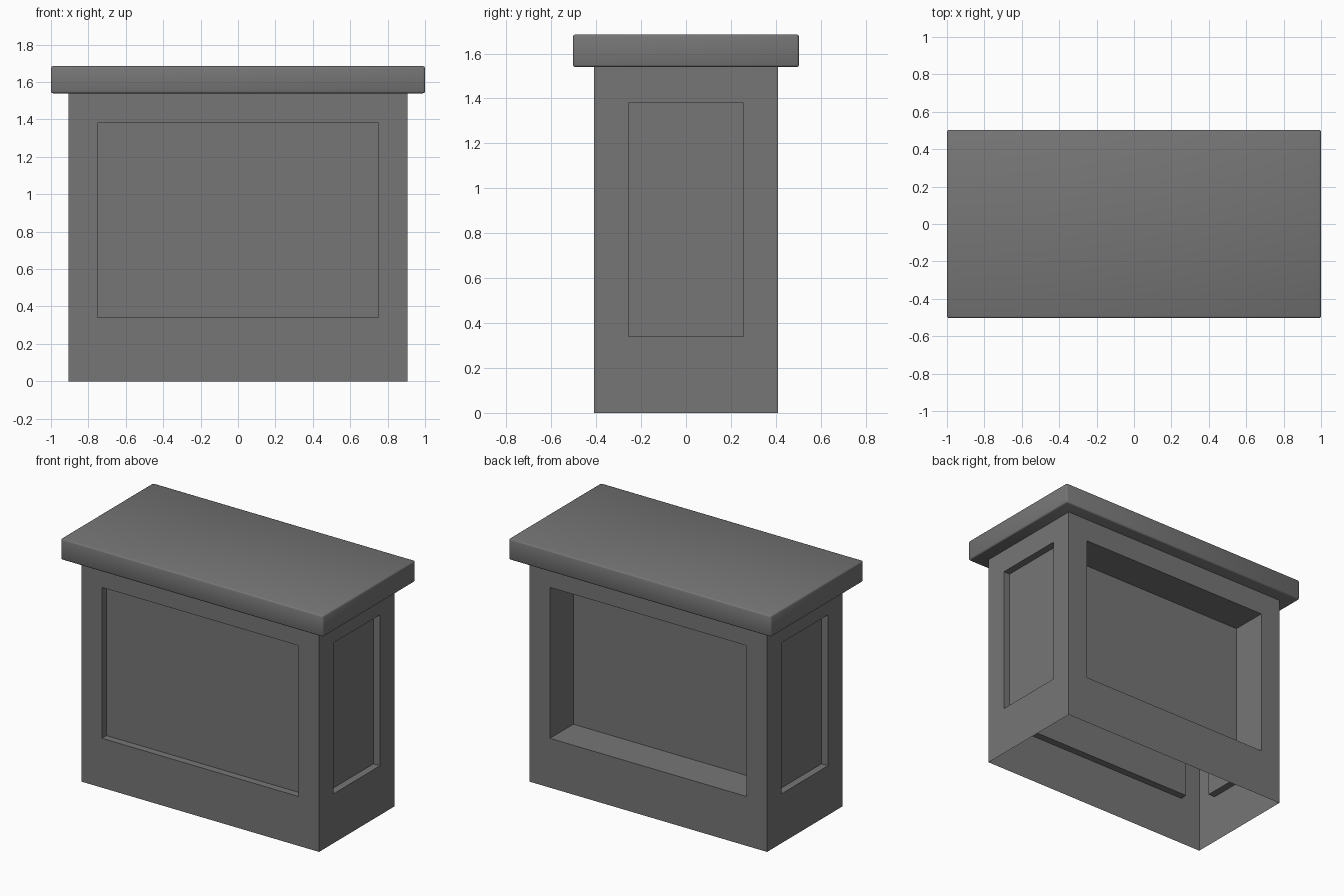
import bpy
import bmesh
from mathutils import Matrix

default = bpy.data.objects.get("Cube")
if default:
    bpy.data.objects.remove(default, do_unlink=True)

GREY = (0.18, 0.18, 0.18, 1.0)
grey = bpy.data.materials.new("matte grey")
grey.use_nodes = True
grey.diffuse_color = GREY
shader = next(n for n in grey.node_tree.nodes if n.type == "BSDF_PRINCIPLED")
shader.inputs["Base Color"].default_value = GREY


def box(width, depth, bottom, top):
    """Closed box as a bmesh, centred on x and y."""
    bm = bmesh.new()
    place = Matrix.Translation((0, 0, (bottom + top) / 2))
    size = Matrix.Diagonal((width, depth, top - bottom, 1))
    bmesh.ops.create_cube(bm, size=1, matrix=place @ size)
    bm.normal_update()
    return bm


def add_object(name, bm):
    mesh = bpy.data.meshes.new(name)
    bm.to_mesh(mesh)
    bm.free()
    mesh.materials.append(grey)
    obj = bpy.data.objects.new(name, mesh)
    bpy.context.collection.objects.link(obj)
    return obj


# Cabinet: thin open-bottomed shell with a recessed panel in each wall
BODY_TOP, MARGIN = 1.54, 0.155
PANEL_BOTTOM, PANEL_TOP = 0.34, 1.38
PANEL_DEPTH, SHELF_DEPTH = 0.05, 0.255

bm = box(1.81, 0.82, 0, BODY_TOP)
ends = [f for f in bm.faces if abs(f.normal.z) > 0.5]
bmesh.ops.delete(bm, geom=ends, context="FACES_ONLY")
walls = list(bm.faces)
bmesh.ops.inset_individual(bm, faces=walls, thickness=MARGIN, use_even_offset=True)
for wall in walls:
    for v in wall.verts:
        v.co.z = PANEL_TOP if v.co.z > BODY_TOP / 2 else PANEL_BOTTOM
bm.normal_update()
for wall in walls:
    # The back opening is a deep niche; the others are shallow panels
    inward = SHELF_DEPTH if wall.normal.y > 0.5 else PANEL_DEPTH
    bmesh.ops.inset_individual(bm, faces=[wall], thickness=0, depth=-inward)
add_object("cabinet_body", bm)

# Countertop: overhanging slab with softened edges
bm = box(2.0, 1.006, BODY_TOP, 1.685)
bmesh.ops.bevel(bm, geom=list(bm.edges), offset=0.01, segments=2,
                profile=0.5, affect="EDGES")
for face in bm.faces:
    face.smooth = True
add_object("countertop", bm)
